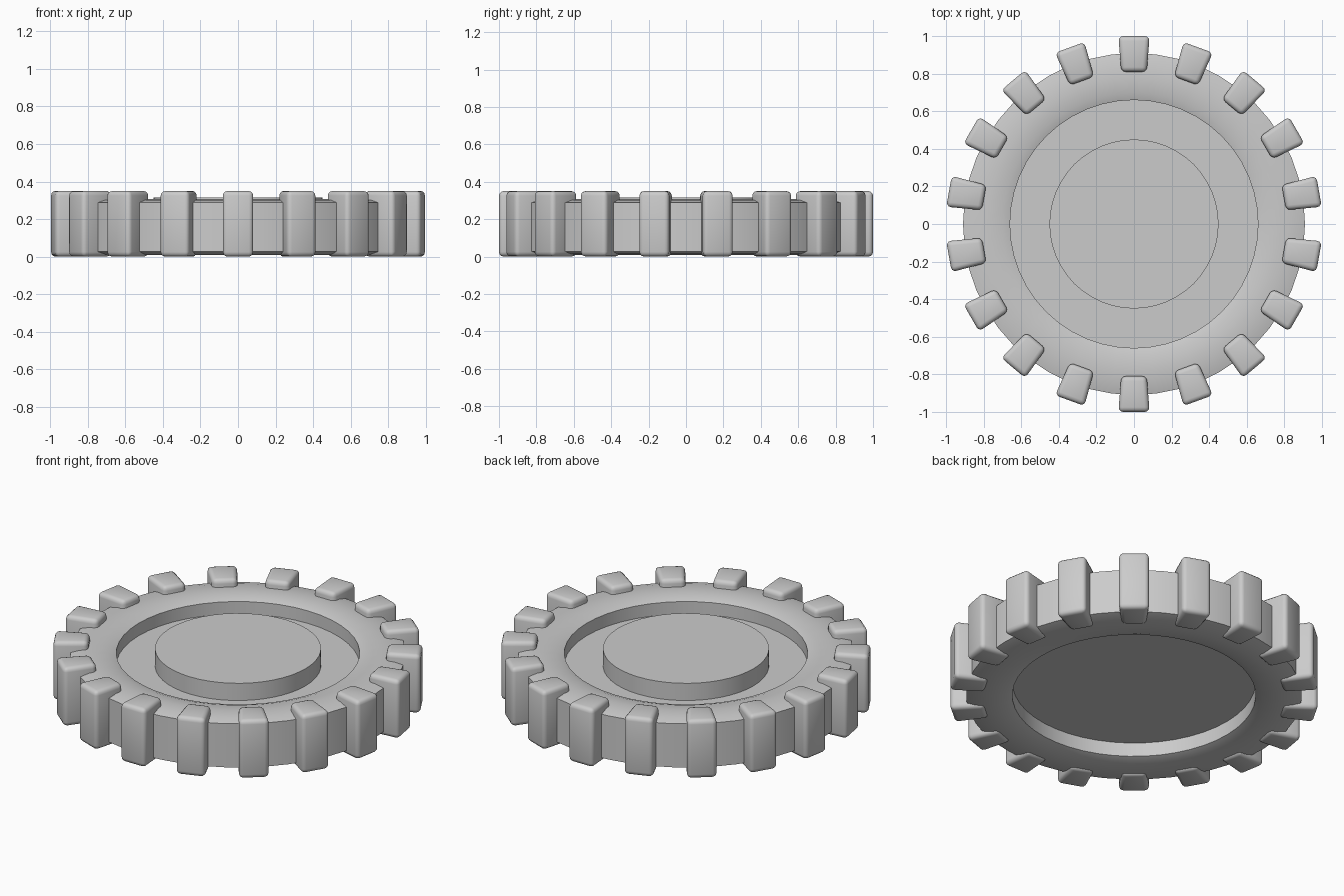
import bpy, bmesh, math

if "Cube" in bpy.data.objects:
    bpy.data.objects.remove(bpy.data.objects["Cube"])

def finish(name, bm, angle=35):
    bmesh.ops.recalc_face_normals(bm, faces=bm.faces)
    me = bpy.data.meshes.new(name)
    bm.to_mesh(me)
    bm.free()
    ob = bpy.data.objects.new(name, me)
    bpy.context.collection.objects.link(ob)
    bpy.ops.object.select_all(action='DESELECT')
    bpy.context.view_layer.objects.active = ob
    ob.select_set(True)
    bpy.ops.object.shade_smooth_by_angle(angle=math.radians(angle))
    return ob

def lathe_ring(name, profile, sides=48):
    # closed (radius, z) profile turned around z
    bm = bmesh.new()
    rings = []
    for i in range(sides):
        a = 2 * math.pi * i / sides
        rings.append([bm.verts.new((r * math.cos(a), r * math.sin(a), z)) for r, z in profile])
    n = len(profile)
    for i in range(sides):
        p, q = rings[i], rings[(i + 1) % sides]
        for j in range(n):
            bm.faces.new((p[j], q[j], q[(j + 1) % n], p[(j + 1) % n]))
    return finish(name, bm)

def disc(name, radius, z0, z1, sides=48):
    bm = bmesh.new()
    bmesh.ops.create_cone(bm, cap_ends=True, segments=sides, radius1=radius,
                          radius2=radius, depth=z1 - z0)
    bmesh.ops.translate(bm, verts=bm.verts, vec=(0, 0, (z0 + z1) / 2))
    return finish(name, bm)

# Tyre ring with slightly crowned top and bottom
top = [(0.66, 0.288), (0.70, 0.302), (0.78, 0.307), (0.86, 0.302), (0.91, 0.288)]
bottom = [(r, 0.315 - z) for r, z in reversed(top)]
lathe_ring("tyre_ring", top + bottom)

# Recessed web plate and raised hub
disc("web_plate", 0.662, 0.11, 0.213)
disc("hub", 0.45, 0.15, 0.316)

# Tapered, rounded tread blocks
COUNT = 18
for i in range(COUNT):
    bm = bmesh.new()
    bmesh.ops.create_cube(bm, size=1)
    for v in bm.verts:
        outer = v.co.x > 0
        v.co.x = 1.0 if outer else 0.81
        v.co.y *= 0.166 if outer else 0.136
        v.co.z = 0.35 if v.co.z > 0 else 0.0
    bmesh.ops.bevel(bm, geom=bm.edges[:], offset=0.025, segments=3, profile=0.5,
                    affect='EDGES')
    block = finish(f"tread_block_{i + 1}", bm, 40)
    block.rotation_euler.z = math.radians(10 + 360 / COUNT * i)
